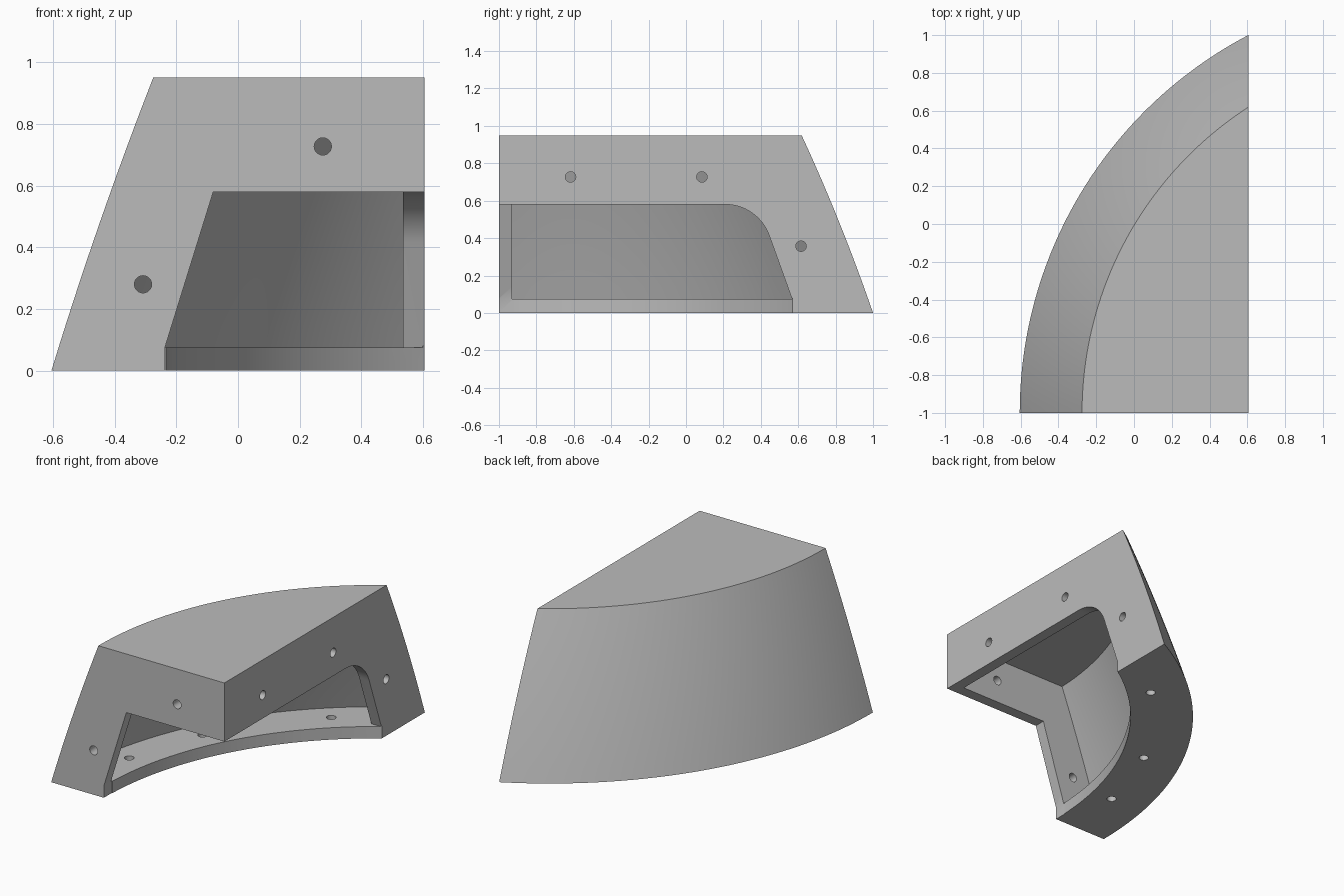
import bpy, bmesh, math
from mathutils import Vector, Matrix

if "Cube" in bpy.data.objects:
    bpy.data.objects.remove(bpy.data.objects["Cube"])

AX, AY = 1.653, -1.0          # axis of the curved wall
RIGHT, HEIGHT = 0.605, 0.95
WALL, FLOOR = 0.07, 0.075

grey = bpy.data.materials.new("plain grey")
grey.use_nodes = True
grey.diffuse_color = (0.5, 0.5, 0.5, 1)
grey.node_tree.nodes["Principled BSDF"].inputs["Base Color"].default_value = (0.5, 0.5, 0.5, 1)


def make_object(name, bm):
    bmesh.ops.recalc_face_normals(bm, faces=bm.faces)
    mesh = bpy.data.meshes.new(name)
    bm.to_mesh(mesh)
    bm.free()
    mesh.materials.append(grey)
    ob = bpy.data.objects.new(name, mesh)
    bpy.context.collection.objects.link(ob)
    return ob


def wall_radius(z):
    # leaning wall with a slight outward bow
    t = z / HEIGHT
    return 2.258 - 0.33 * t + 0.04 * t * (1 - t)


def wedge(name, inset, x_max, y_min, z0, z1, rings=12, segs=64):
    """Sector solid: curved leaning wall, two flat sides, flat top and bottom."""
    bm = bmesh.new()
    loops = []
    for i in range(rings + 1):
        z = z0 + (z1 - z0) * i / rings
        r = wall_radius(z) - inset
        a0 = math.asin((y_min - AY) / r)
        a1 = math.acos((AX - x_max) / r)
        loop = [bm.verts.new((x_max, y_min, z))]
        for k in range(segs + 1):
            a = a0 + (a1 - a0) * k / segs
            loop.append(bm.verts.new((AX - r * math.cos(a), AY + r * math.sin(a), z)))
        loops.append(loop)
    n = len(loops[0])
    for low, high in zip(loops, loops[1:]):
        for k in range(n):
            j = (k + 1) % n
            bm.faces.new((low[k], low[j], high[j], high[k]))
    bm.faces.new(loops[0])
    bm.faces.new(loops[-1])
    return make_object(name, bm)


def prism(name, points, offset):
    """Extrude a planar outline along an offset."""
    bm = bmesh.new()
    face = bm.faces.new([bm.verts.new(p) for p in points])
    ext = bmesh.ops.extrude_face_region(bm, geom=[face])
    verts = [g for g in ext["geom"] if isinstance(g, bmesh.types.BMVert)]
    bmesh.ops.translate(bm, verts=verts, vec=offset)
    return make_object(name, bm)


def cylinder(name, centre, axis, radius, depth, segs=24):
    bm = bmesh.new()
    rot = Vector(axis).to_track_quat('Z', 'Y').to_matrix().to_4x4()
    bmesh.ops.create_cone(bm, cap_ends=True, segments=segs, radius1=radius, radius2=radius,
                          depth=depth, matrix=Matrix.Translation(centre) @ rot)
    return make_object(name, bm)


# Outer body and inner cavity
body = wedge("curved_corner_housing", 0, RIGHT, -1, 0, HEIGHT)
cutters = [wedge("cavity", 0.08, RIGHT - WALL, -1 + WALL, FLOOR, HEIGHT - 0.08)]

# Opening in the bottom, leaving a curved flange
cutters.append(cylinder("floor_opening", (AX, AY, -0.06), (0, 0, 1), 1.888, 0.28, 256))

# Opening in the front panel
outline = [(-0.237, -0.1), (-0.237, FLOOR), (-0.08, 0.58), (0.7, 0.58), (0.7, -0.1)]
cutters.append(prism("front_opening", [(x, -1.1, z) for x, z in outline], (0, 0.18, 0)))

# Opening in the right panel, with one rounded upper corner
low, top = Vector((0.567, FLOOR)), 0.58
corner = Vector((0.385, top))
slant = (low - corner).normalized()
turn = math.acos(slant.x)                   # slope of the slanted jamb
fillet = 0.25
tangent = fillet / math.tan((math.pi - turn) / 2)
centre = Vector((corner.x - tangent, top - fillet))
outline = [Vector((-1.1, FLOOR)), low]
for k in range(17):
    a = math.pi / 2 - turn + turn * k / 16
    outline.append(centre + fillet * Vector((math.cos(a), math.sin(a))))
outline.append(Vector((-1.1, top)))
cutters.append(prism("right_opening", [(0.5, p.x, p.y) for p in outline], (0.2, 0, 0)))

# Bolt holes in the panels and the flange
for x, z in ((0.275, 0.727), (-0.308, 0.28)):
    cutters.append(cylinder("front_hole", (x, -1, z), (0, 1, 0), 0.028, 0.17))
for y, z in ((-0.617, 0.727), (0.085, 0.727), (0.615, 0.357)):
    cutters.append(cylinder("right_hole", (RIGHT, y, z), (1, 0, 0), 0.028, 0.17))
for degrees in (11.2, 26, 48):
    a = math.radians(degrees)
    spot = (AX - 2.027 * math.cos(a), AY + 2.027 * math.sin(a), 0)
    cutters.append(cylinder("flange_hole", spot, (0, 0, 1), 0.028, 0.2))

# Cut everything away from the body
bpy.ops.object.select_all(action='DESELECT')
body.select_set(True)
bpy.context.view_layer.objects.active = body
for cutter in cutters:
    cutter.hide_render = True
    mod = body.modifiers.new(cutter.name, 'BOOLEAN')
    mod.operation = 'DIFFERENCE'
    mod.solver = 'EXACT'
    mod.object = cutter
    bpy.ops.object.modifier_apply(modifier=mod.name)
    bpy.data.objects.remove(cutter)

bpy.ops.object.shade_smooth_by_angle(angle=math.radians(25))
